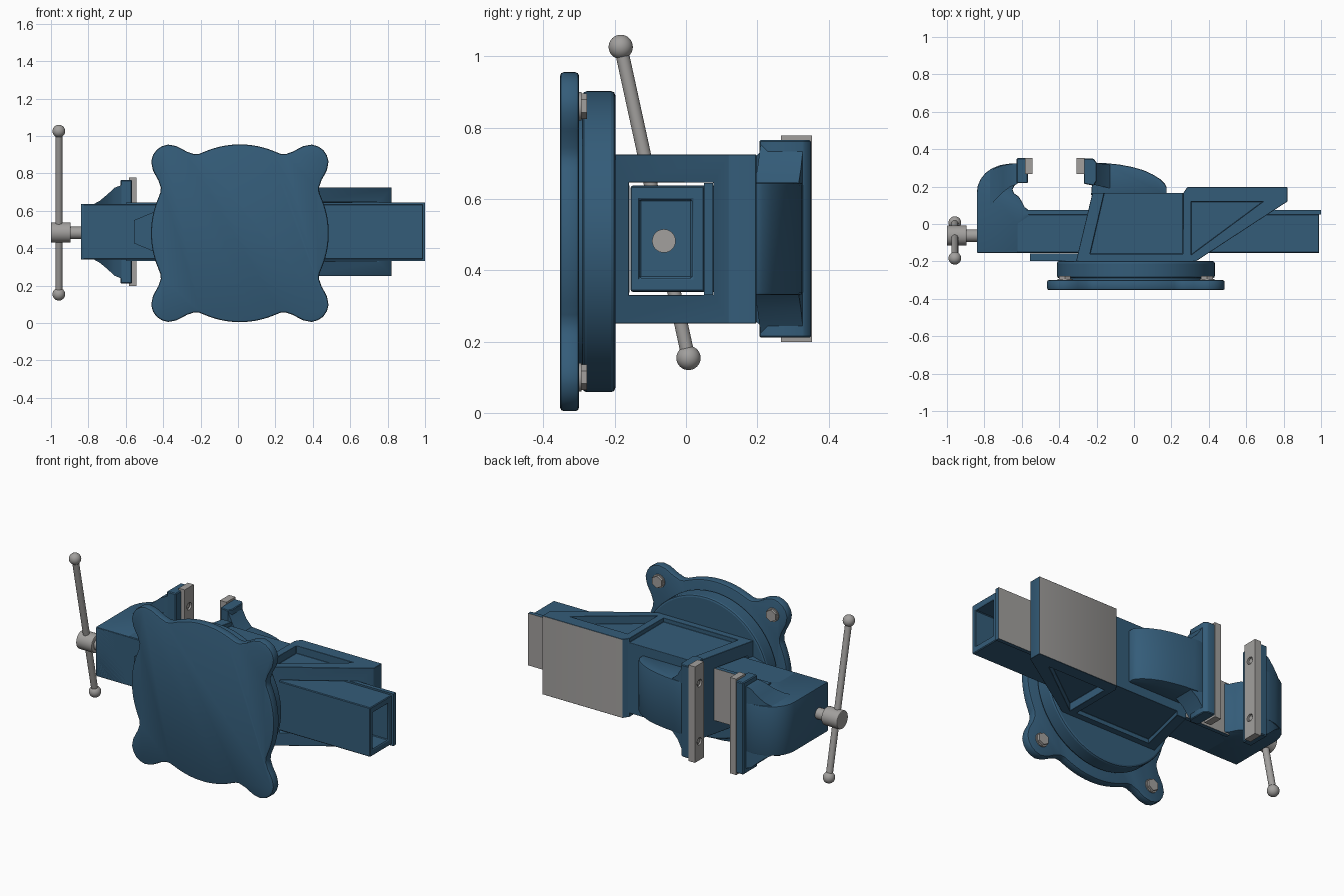
import bpy, bmesh, math
from mathutils import Vector

if "Cube" in bpy.data.objects:
    bpy.data.objects.remove(bpy.data.objects["Cube"])

CZ = 0.488          # mid plane of the vise
BX, BZ = 0.01, 0.48  # centre of the round base


def material(name, rgb):
    m = bpy.data.materials.new(name)
    m.diffuse_color = (*rgb, 1)
    m.use_nodes = True
    m.node_tree.nodes["Principled BSDF"].inputs["Base Color"].default_value = m.diffuse_color
    return m


BLUE = material("blue_paint", (0.034, 0.107, 0.190))
GREY = material("bare_steel", (0.36, 0.35, 0.34))


def finish(bm, name, mat):
    bmesh.ops.recalc_face_normals(bm, faces=bm.faces)
    me = bpy.data.meshes.new(name)
    bm.to_mesh(me)
    bm.free()
    ob = bpy.data.objects.new(name, me)
    bpy.context.collection.objects.link(ob)
    me.materials.append(mat)
    return ob


def activate(ob):
    bpy.ops.object.select_all(action='DESELECT')
    ob.select_set(True)
    bpy.context.view_layer.objects.active = ob


def smooth(ob, angle=32):
    activate(ob)
    bpy.ops.object.shade_smooth_by_angle(angle=math.radians(angle))
    return ob


def prism(name, pts, lo, hi, mat=BLUE, axis='z'):
    """Extrude (x, y) points along z, or (x, z) points along y."""
    bm = bmesh.new()
    vec = (lambda a, b, t: (a, b, t)) if axis == 'z' else (lambda a, b, t: (a, t, b))
    f = bm.faces.new([bm.verts.new(vec(a, b, lo)) for a, b in pts])
    ext = bmesh.ops.extrude_face_region(bm, geom=[f])
    verts = [v for v in ext['geom'] if isinstance(v, bmesh.types.BMVert)]
    bmesh.ops.translate(bm, verts=verts, vec=vec(0, 0, hi - lo))
    return finish(bm, name, mat)


def slab(name, pts, half, mat=BLUE):
    return prism(name, pts, CZ - half, CZ + half, mat)


def box(name, x0, x1, y0, y1, half, mat=BLUE):
    return slab(name, [(x0, y0), (x1, y0), (x1, y1), (x0, y1)], half, mat)


def loft(name, sections):
    """Rectangular sections along x: (x, y low, y high, half width)."""
    bm = bmesh.new()
    rings = [[bm.verts.new((x, y, CZ + s)) for y, s in ((a, -h), (a, h), (b, h), (b, -h))]
             for x, a, b, h in sections]
    for r, q in zip(rings, rings[1:]):
        for i in range(4):
            j = (i + 1) % 4
            bm.faces.new((r[i], r[j], q[j], q[i]))
    bm.faces.new(rings[0])
    bm.faces.new(rings[-1])
    return smooth(finish(bm, name, BLUE))


def rod(name, p, q, r, mat=GREY, n=32):
    p, q = Vector(p), Vector(q)
    bm = bmesh.new()
    bmesh.ops.create_cone(bm, cap_ends=True, segments=n, radius1=r, radius2=r, depth=(q - p).length)
    ob = finish(bm, name, mat)
    rot = (q - p).to_track_quat('Z', 'Y').to_matrix().to_4x4()
    rot.translation = (p + q) / 2
    ob.data.transform(rot)
    return smooth(ob) if n > 8 else ob


def bevel(ob, width, segments=2):
    m = ob.modifiers.new("bevel", 'BEVEL')
    m.width, m.segments, m.limit_method = width, segments, 'ANGLE'
    m.angle_limit = math.radians(40)
    activate(ob)
    bpy.ops.object.modifier_apply(modifier=m.name)
    return smooth(ob)


def cut(ob, *cutters):
    for c in cutters:
        m = ob.modifiers.new("cut", 'BOOLEAN')
        m.operation, m.solver, m.object = 'DIFFERENCE', 'EXACT', c
        activate(ob)
        bpy.ops.object.modifier_apply(modifier=m.name)
        bpy.data.objects.remove(c)
    return ob


def grey_top(ob, ymin, xmin=-9):
    """Machined upper faces are bare steel."""
    if len(ob.data.materials) < 2:
        ob.data.materials.append(GREY)
    for f in ob.data.polygons:
        if f.normal.y > 0.95 and f.center.y > ymin and f.center.x > xmin:
            f.material_index = 1


# lobed base plate: disc with four ears on the diagonals
def base_radius(deg):
    d = abs((deg % 90) - 45)
    table = [(0, .63), (3, .625), (6, .61), (9, .575), (12, .52), (15, .488), (18, .477), (22, .475), (46, .475)]
    for (a, ra), (b, rb) in zip(table, table[1:]):
        if d <= b:
            return ra + (rb - ra) * (d - a) / (b - a)


outline = [(BX + base_radius(a * 1.5) * math.cos(math.radians(a * 1.5)),
            BZ + base_radius(a * 1.5) * math.sin(math.radians(a * 1.5))) for a in range(240)]
plate = prism("base_plate", outline, -0.353, -0.30, axis='y')
bevel(plate, 0.01)

# swivel disc and its narrower seat
bevel(rod("swivel_disc", (BX, -0.29, BZ), (BX, -0.198, BZ), 0.422, BLUE, 96), 0.012)
rod("swivel_seat", (BX, -0.305, BZ), (BX, -0.285, BZ), 0.405, BLUE, 96)

# hex bolts on the ears
for sx in (-1, 1):
    for sz in (-1, 1):
        x, z = BX + sx * 0.38, BZ + sz * 0.38
        rod("bolt_head", (x, -0.305, z), (x, -0.278, z), 0.036, GREY, 6)
        rod("bolt_washer", (x, -0.305, z), (x, -0.293, z), 0.040)

# fixed body with tunnel, side panels and triangular pockets
body = slab("fixed_body", [(-0.31, -0.2), (0.33, -0.2), (0.82, 0.12), (0.82, 0.197), (0.285, 0.197),
                           (0.265, 0.167), (-0.222, 0.167)], 0.237)
cutters = [box("tunnel_cut", -1, 1.2, -0.16, 0.077, 0.158)]
for s in (-1, 1):
    for name, pts, inner in (
            ("panel_cut", [(-0.235, -0.16), (0.262, -0.16), (0.262, 0.25), (-0.14, 0.25)], 0.212),
            ("pocket_cut", [(0.305, 0.12), (0.69, 0.12), (0.305, -0.165)], 0.190)):
        lo, hi = sorted((CZ + s * inner, CZ + s * 0.4))
        cutters.append(prism(name, pts, lo, hi))
cut(body, *cutters)
bevel(body, 0.005, 1)
grey_top(body, 0.19, 0.27)

# tapered tongue under the slide
prism("front_tongue", [(-0.555, CZ - 0.062), (-0.45, CZ - 0.106), (-0.28, CZ - 0.15),
                       (-0.28, CZ + 0.15), (-0.45, CZ + 0.106), (-0.555, CZ + 0.062)],
      -0.197, -0.158, axis='y')

# fixed jaw: rounded back, flare and jaw block
barrel = slab("fixed_jaw_back", [(-0.23, 0.15), (0.175, 0.15), (0.175, 0.195), (0.165, 0.215), (0.14, 0.24),
                                 (0.10, 0.265), (0.05, 0.288), (-0.01, 0.305), (-0.08, 0.318),
                                 (-0.15, 0.325), (-0.215, 0.328)], 0.158)
bevel(barrel, 0.008)
loft("fixed_jaw_flare", [(-0.12, 0.19, 0.315, 0.15), (-0.17, 0.2, 0.322, 0.195), (-0.217, 0.21, 0.33, 0.272)])
bevel(slab("fixed_jaw_block", [(-0.268, 0.215), (-0.215, 0.205), (-0.2, 0.23), (-0.2, 0.33),
                               (-0.218, 0.35), (-0.268, 0.35)], 0.277), 0.004, 1)

# hollow slide with machined upper plate
slide = box("slide_bar", -0.83, 0.99, -0.155, 0.052, 0.148)
cut(slide, box("hollow_cut", -0.6, 1.2, -0.13, 0.017, 0.11))
bevel(slide, 0.004, 1)
top = box("slide_top_plate", -0.6, 1.0, 0.05, 0.075, 0.157)
grey_top(top, 0.07)

# moving jaw: arm, flare and jaw block
arm = slab("moving_jaw_arm", [(-0.84, -0.155), (-0.84, 0.17), (-0.835, 0.205), (-0.82, 0.24), (-0.795, 0.272),
                              (-0.76, 0.297), (-0.715, 0.315), (-0.67, 0.322), (-0.62, 0.325), (-0.62, 0.22),
                              (-0.64, 0.205), (-0.65, 0.185), (-0.642, 0.165), (-0.615, 0.145), (-0.60, 0.12),
                              (-0.585, 0.09), (-0.56, 0.072), (-0.56, 0.04), (-0.62, 0.0), (-0.62, -0.155)], 0.149)
bevel(arm, 0.006)
loft("moving_jaw_flare", [(-0.775, 0.09, 0.28, 0.146), (-0.74, 0.13, 0.30, 0.165), (-0.70, 0.17, 0.314, 0.198),
                          (-0.66, 0.2, 0.321, 0.235), (-0.622, 0.215, 0.325, 0.25)])
bevel(box("moving_jaw_block", -0.628, -0.567, 0.218, 0.352, 0.277), 0.005, 1)

# steel jaw plates with countersunk screws
for name, x0, x1, face in (("moving_jaw_plate", -0.582, -0.542, 1), ("fixed_jaw_plate", -0.307, -0.264, -1)):
    jaw = box(name, x0, x1, 0.267, 0.353, 0.289, GREY)
    x = x1 if face > 0 else x0
    for s in (-1, 1):
        z = CZ + s * 0.175
        cut(jaw, rod("screw_cut", (x - face * 0.012, 0.31, z), (x + face * 0.02, 0.31, z), 0.022, GREY, 24))
        rod("jaw_screw", (x - face * 0.02, 0.31, z), (x - face * 0.006, 0.31, z), 0.014, GREY, 24)

# lead screw, head, sliding handle with ball ends
rod("lead_screw", (-0.92, -0.062, 0.482), (0.6, -0.062, 0.482), 0.033)
bevel(rod("screw_head", (-1.0, -0.062, 0.484), (-0.895, -0.062, 0.484), 0.054), 0.005)
ends = [(-0.958, -0.183, 1.026), (-0.958, 0.007, 0.154)]
rod("handle_bar", *ends, 0.019)
for p in ends:
    bm = bmesh.new()
    bmesh.ops.create_uvsphere(bm, u_segments=32, v_segments=16, radius=0.034)
    bmesh.ops.translate(bm, verts=bm.verts, vec=p)
    smooth(finish(bm, "handle_ball", GREY))
